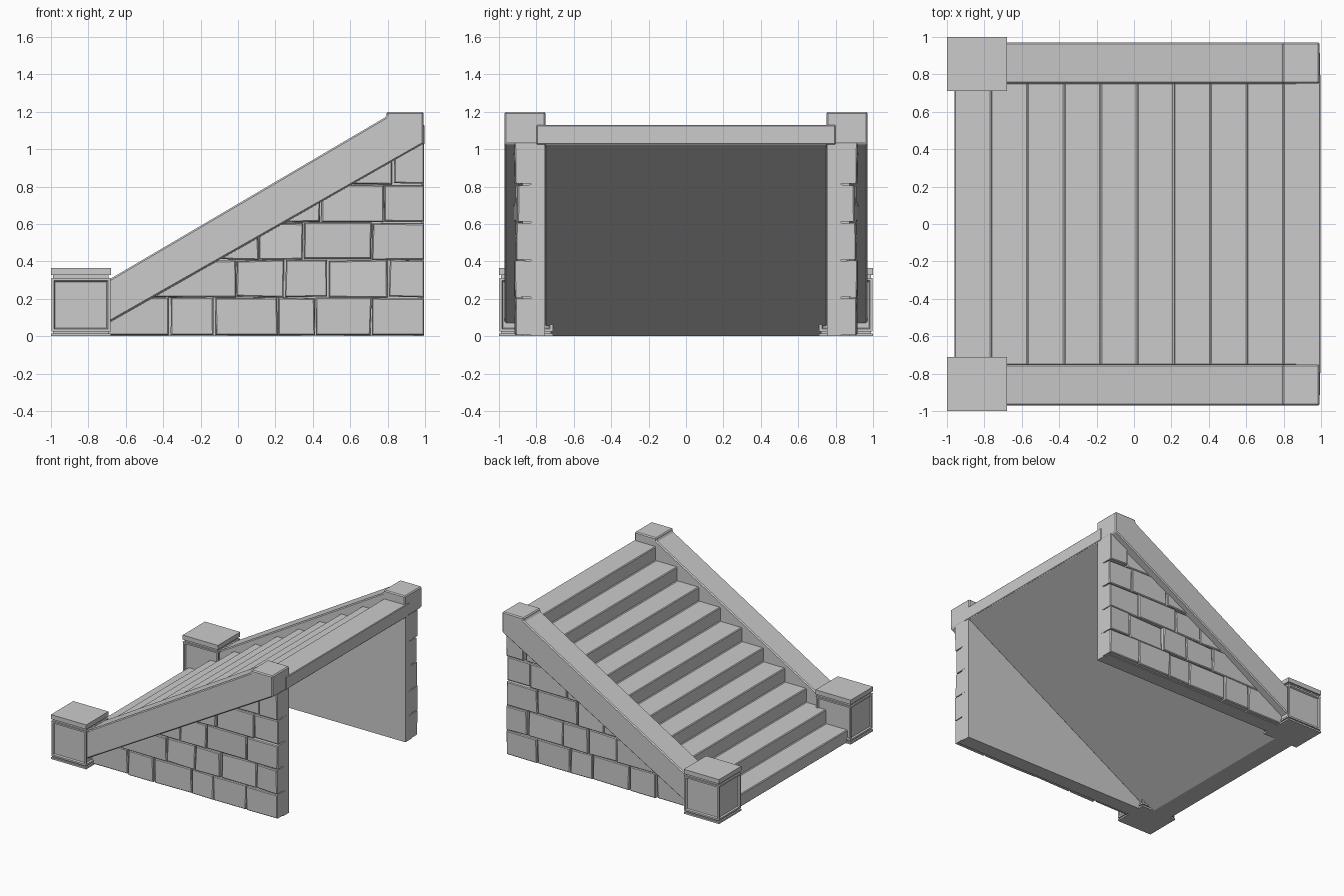
import bpy, bmesh, random
from mathutils import Vector

if "Cube" in bpy.data.objects:
    bpy.data.objects.remove(bpy.data.objects["Cube"])

random.seed(4)
SLOPE = 0.569                      # underside of the handrails


def finish(bm, name, bevel=0.0, mirror=False):
    bmesh.ops.recalc_face_normals(bm, faces=bm.faces)
    me = bpy.data.meshes.new(name)
    bm.to_mesh(me)
    bm.free()
    ob = bpy.data.objects.new(name, me)
    bpy.context.collection.objects.link(ob)
    if bevel:
        b = ob.modifiers.new("bevel", 'BEVEL')
        b.width, b.segments, b.limit_method = bevel, 1, 'ANGLE'
    if mirror:
        m = ob.modifiers.new("mirror", 'MIRROR')
        m.use_axis = (False, True, False)
        m.use_mirror_merge = False
    return ob


def prism(name, pts, y0, y1, **kw):
    """Extrude an x-z profile from y0 to y1."""
    bm = bmesh.new()
    f = bm.faces.new([bm.verts.new((x, y0, z)) for x, z in pts])
    ext = bmesh.ops.extrude_face_region(bm, geom=[f])["geom"]
    bmesh.ops.translate(bm, vec=(0, y1 - y0, 0),
                        verts=[v for v in ext if isinstance(v, bmesh.types.BMVert)])
    return finish(bm, name, **kw)


def add_box(bm, lo, hi):
    vs = bmesh.ops.create_cube(bm, size=1)["verts"]
    for v in vs:
        v.co = [lo[i] if v.co[i] < 0 else hi[i] for i in range(3)]
    return vs


# Stairs: ten steps over a sloping underside
N, X0, RUN, TOP = 10, -0.96, 0.1955, 1.13
RISE = 0.114
profile = [(X0, 0.0)]
for i in range(N):
    z = TOP - (N - 1 - i) * RISE
    profile += [(X0 + i * RUN, z), (X0 + (i + 1) * RUN, z)]
profile += [(X0 + N * RUN, 1.025), (-0.79, 0.0)]
prism("stairs", profile, -0.755, 0.755, bevel=0.006)

# Lip under the last step
bm = bmesh.new()
add_box(bm, (0.86, -0.80, 1.025), (0.998, 0.80, 1.13))
finish(bm, "top_step_lip", bevel=0.005)

# Sloping handrails with raised upper block
prism("handrail", [(-0.72, 0.057), (0.993, 1.03), (0.993, 1.2), (0.795, 1.2),
                   (0.795, 1.175), (-0.72, 0.285)], 0.75, 0.97,
      bevel=0.008, mirror=True)

# Solid wall behind the stones
prism("wall_core", [(-0.72, 0.0), (0.985, 0.0), (0.985, 1.03), (-0.72, 0.06)],
      0.755, 0.875, mirror=True)
prism("wall_end", [(0.9, 0.0), (0.994, 0.0), (0.994, 1.03), (0.9, 0.98)],
      0.755, 0.83, mirror=True)

# Stone courses, trimmed under the handrail
rows = [0.004, 0.208, 0.408, 0.608, 0.812, 1.04]
joints = [[-0.70, -0.365, -0.125, 0.215, 0.415, 0.715, 0.995],
          [-0.50, -0.01, 0.25, 0.48, 0.805, 0.995],
          [-0.15, 0.11, 0.35, 0.715, 0.995],
          [0.22, 0.44, 0.78, 0.995],
          [0.55, 0.83, 0.995]]
bm = bmesh.new()
for r, xs in enumerate(joints):
    for a, b in zip(xs, xs[1:]):
        part = bmesh.new()
        out = random.uniform(0.903, 0.918)
        end = b > 0.99
        vs = add_box(part, (a + 0.004, 0.80, rows[r] + 0.003),
                     (b - (0 if end else 0.004), out, rows[r + 1] - 0.003))
        for v in vs:
            if not (end and v.co.x > 0.9):
                v.co.x += random.uniform(-0.004, 0.004)
            if v.co.z > 0.1:
                v.co.z += random.uniform(-0.004, 0.004)
            if v.co.y > 0.85:
                v.co.y += random.uniform(-0.006, 0.004)
        bmesh.ops.bevel(part, geom=[e for e in part.edges
                                    if all(v.co.y > 0.85 for v in e.verts)],
                        offset=0.006, segments=1, affect='EDGES')
        bmesh.ops.bisect_plane(part, geom=part.verts[:] + part.edges[:] + part.faces[:],
                               plane_co=(0.993, 0, 1.03),
                               plane_no=Vector((-SLOPE, 0, 1)).normalized(),
                               clear_outer=True)
        bmesh.ops.holes_fill(part, edges=[e for e in part.edges if e.is_boundary])
        tmp = bpy.data.meshes.new("tmp")
        part.to_mesh(tmp)
        part.free()
        bm.from_mesh(tmp)
        bpy.data.meshes.remove(tmp)
finish(bm, "wall_stones", mirror=True)

# Newel posts: base, recessed panels, neck and cap
def newel_slab(bm, inset, z0, z1):
    return add_box(bm, (-1 + inset, 0.71 + inset, z0), (-0.68 - inset, 1 - inset, z1))

bm = bmesh.new()
newel_slab(bm, 0.0, 0.31, 0.31 + 0.001)
body = newel_slab(bm, 0.002, 0.024, 0.311)
sides = [f for f in {f for v in body for f in v.link_faces} if abs(f.normal.z) < 0.5]
bm.normal_update()
sides = [f for f in {f for v in body for f in v.link_faces} if abs(f.normal.z) < 0.5]
bmesh.ops.inset_individual(bm, faces=sides, thickness=0.02)
bmesh.ops.inset_individual(bm, faces=sides, thickness=0.008, depth=-0.012)
newel_slab(bm, 0.0, 0.0, 0.014)
newel_slab(bm, 0.012, 0.012, 0.026)
newel_slab(bm, 0.012, 0.309, 0.332)
newel_slab(bm, 0.0, 0.328, 0.365)
finish(bm, "newel_posts", mirror=True)
